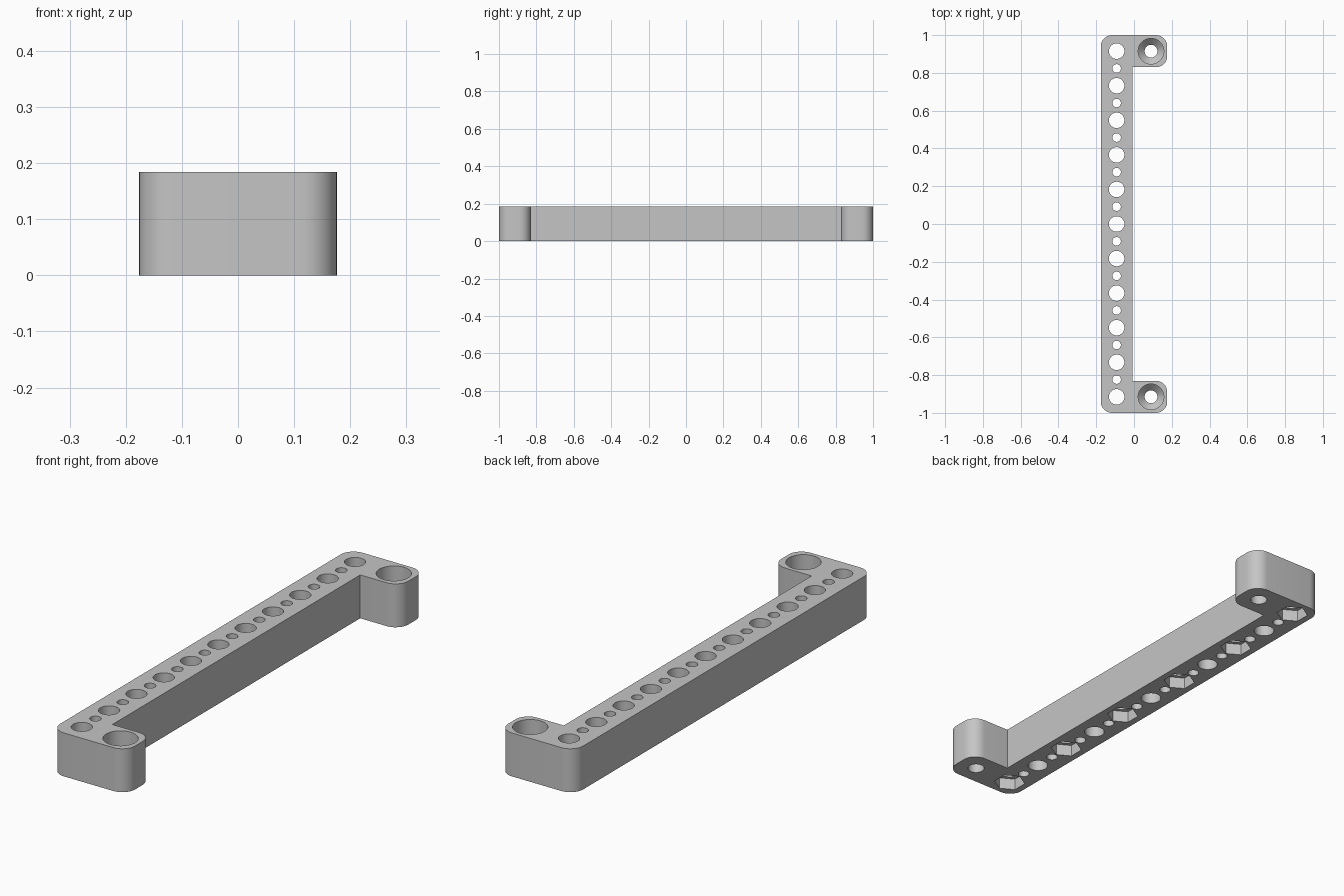
import bpy, bmesh, math

cube = bpy.data.objects.get("Cube")
if cube:
    bpy.data.objects.remove(cube, do_unlink=True)

HEIGHT = 0.184
HALF_W, HALF_L = 0.176, 1.0
BEAM_EDGE, ARM_EDGE = -0.008, 0.83
CORNER = 0.06
HOLE_X, SCREW_X, END_Y = -0.092, 0.09, 0.915
PITCH = END_Y / 5

grey = bpy.data.materials.new("plain grey")
grey.use_nodes = True
colour = (0.56, 0.56, 0.56, 1)
grey.diffuse_color = colour
grey.node_tree.nodes["Principled BSDF"].inputs["Base Color"].default_value = colour


def make_object(name, bm):
    bmesh.ops.recalc_face_normals(bm, faces=bm.faces)
    mesh = bpy.data.meshes.new(name)
    bm.to_mesh(mesh)
    bm.free()
    mesh.materials.append(grey)
    obj = bpy.data.objects.new(name, mesh)
    bpy.context.collection.objects.link(obj)
    return obj


def arc(cx, cy, start, steps=10):
    """Quarter turn counter-clockwise around a rounded corner."""
    angles = [math.radians(start + 90 * i / steps) for i in range(steps + 1)]
    return [(cx + CORNER * math.cos(a), cy + CORNER * math.sin(a)) for a in angles]


def add_stack(bm, x, y, profile, sides=40, turn=0.0):
    """Closed solid of rings, given as (radius, height) from the bottom up."""
    rings = []
    for r, z in profile:
        angles = [turn + math.tau * i / sides for i in range(sides)]
        rings.append([bm.verts.new((x + r * math.cos(a), y + r * math.sin(a), z))
                      for a in angles])
    for low, high in zip(rings, rings[1:]):
        for i in range(sides):
            j = (i + 1) % sides
            bm.faces.new((low[i], low[j], high[j], high[i]))
    bm.faces.new(rings[0][::-1])
    bm.faces.new(rings[-1])


# Bracket body: bar with an arm at each end, extruded from its outline
ox, oy = HALF_W - CORNER, HALF_L - CORNER
outline = (arc(-ox, -oy, 180) + arc(ox, -oy, 270)
           + arc(ox, -ARM_EDGE - CORNER, 0)
           + [(BEAM_EDGE, -ARM_EDGE), (BEAM_EDGE, ARM_EDGE)]
           + arc(ox, ARM_EDGE + CORNER, 270)
           + arc(ox, oy, 0) + arc(-ox, oy, 90))
bm = bmesh.new()
base = bm.faces.new([bm.verts.new((x, y, 0)) for x, y in outline])
top = bmesh.ops.extrude_face_region(bm, geom=[base])
bmesh.ops.translate(bm, vec=(0, 0, HEIGHT),
                    verts=[g for g in top["geom"] if isinstance(g, bmesh.types.BMVert)])
bracket = make_object("bracket", bm)

# Round holes: alternating large and small along the bar
bm = bmesh.new()
for i in range(-10, 11):
    r = 0.041 if i % 2 == 0 else 0.0225
    add_stack(bm, HOLE_X, i * PITCH / 2, [(r, -0.1), (r, HEIGHT + 0.1)])

# Countersunk screw holes in the arms
for y in (-END_Y, END_Y):
    add_stack(bm, SCREW_X, y, [(0.034, -0.1), (0.034, 0.06), (0.068, 0.095),
                               (0.068, HEIGHT + 0.1)])
hole_cutter = make_object("hole_cutter", bm)

# Hexagonal nut pockets under every second large hole
bm = bmesh.new()
for i in range(-5, 6, 2):
    add_stack(bm, HOLE_X, i * PITCH, [(0.064, -0.1), (0.064, 0.05)], 6, math.pi / 6)
pocket_cutter = make_object("nut_pocket_cutter", bm)

# Cut the holes and shade
bpy.ops.object.select_all(action='DESELECT')
bracket.select_set(True)
bpy.context.view_layer.objects.active = bracket
for cutter in (pocket_cutter, hole_cutter):
    cutter.hide_render = True
    cut = bracket.modifiers.new(cutter.name, 'BOOLEAN')
    cut.operation = 'DIFFERENCE'
    cut.solver = 'EXACT'
    cut.object = cutter
    bpy.ops.object.modifier_apply(modifier=cut.name)
    bpy.data.objects.remove(cutter, do_unlink=True)
bpy.ops.object.shade_smooth_by_angle(angle=math.radians(30))
